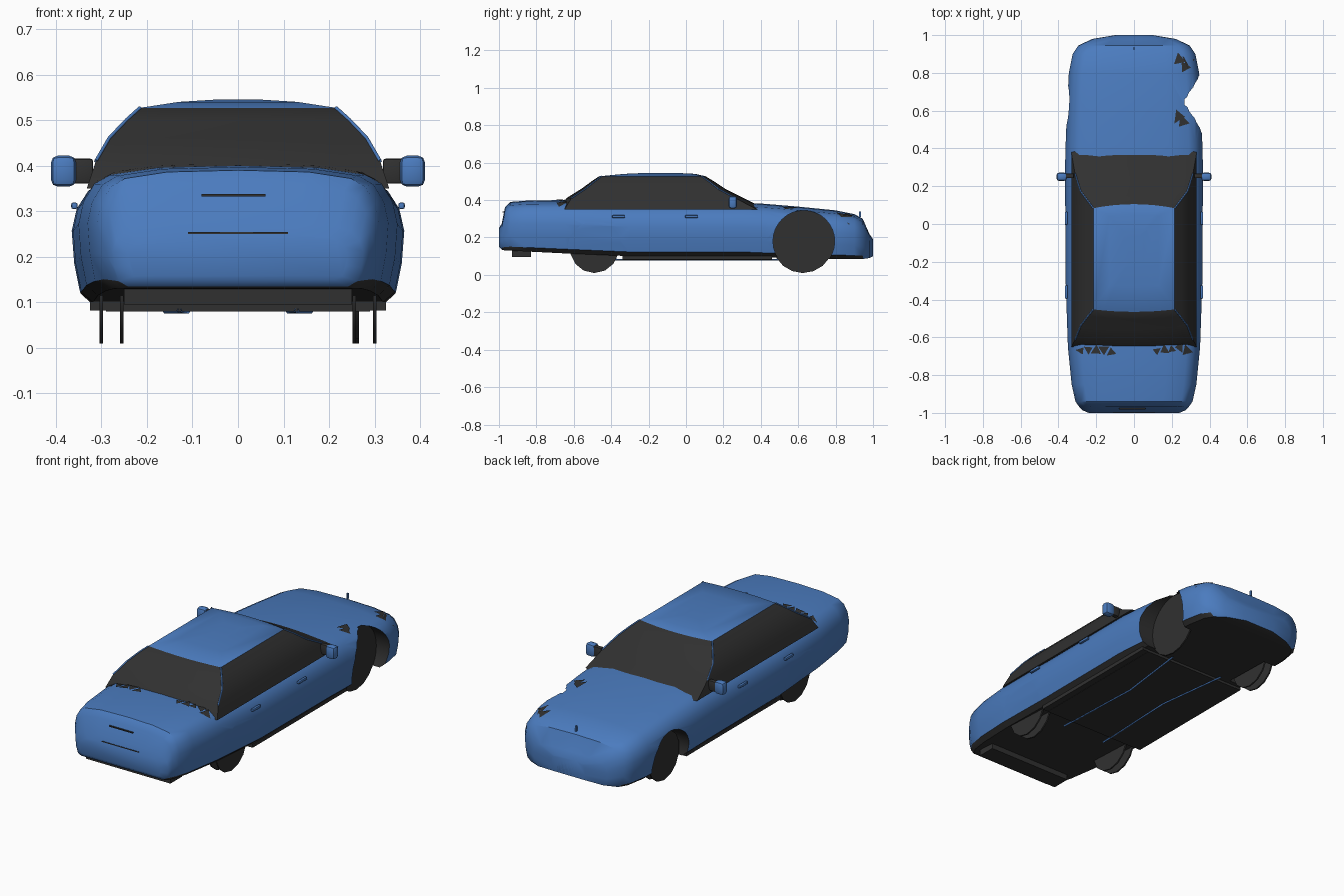
import bpy, bmesh, math, random
from mathutils import Vector
from mathutils.bvhtree import BVHTree

random.seed(4)
if "Cube" in bpy.data.objects:
    bpy.data.objects.remove(bpy.data.objects["Cube"])


def material(name, rgb):
    m = bpy.data.materials.new(name)
    m.use_nodes = True
    m.diffuse_color = (*rgb, 1)
    m.node_tree.nodes["Principled BSDF"].inputs["Base Color"].default_value = (*rgb, 1)
    return m


BLUE = material("body blue", (0.07, 0.2, 0.52))
DARK = material("dark grey", (0.03, 0.03, 0.03))


def finish(name, bm, mats, smooth=True):
    bmesh.ops.recalc_face_normals(bm, faces=bm.faces)
    mesh = bpy.data.meshes.new(name)
    bm.to_mesh(mesh)
    bm.free()
    ob = bpy.data.objects.new(name, mesh)
    bpy.context.collection.objects.link(ob)
    for m in mats:
        mesh.materials.append(m)
    if smooth:
        smooth_object(ob)
    return ob


def smooth_object(ob, angle=35):
    bpy.ops.object.select_all(action="DESELECT")
    ob.select_set(True)
    bpy.context.view_layer.objects.active = ob
    bpy.ops.object.shade_smooth_by_angle(angle=math.radians(angle))


def loft(bm, rings):
    """Skin closed rings of equal length and cap both ends."""
    rows = [[bm.verts.new(p) for p in ring] for ring in rings]
    n = len(rows[0])
    for a, b in zip(rows, rows[1:]):
        for i in range(n):
            j = (i + 1) % n
            bm.faces.new((a[i], a[j], b[j], b[i]))
    bm.faces.new(rows[0])
    bm.faces.new(rows[-1])


def box(name, centre, size, mat, bevel=0.0):
    bm = bmesh.new()
    bmesh.ops.create_cube(bm, size=1)
    bmesh.ops.scale(bm, vec=size, verts=bm.verts)
    bmesh.ops.translate(bm, vec=centre, verts=bm.verts)
    if bevel:
        bmesh.ops.bevel(bm, geom=bm.edges[:], offset=bevel, segments=2, affect="EDGES", profile=0.5)
    return finish(name, bm, [mat])


def disc(name, x, y, z, r, depth, mat, sides=24):
    bm = bmesh.new()
    bmesh.ops.create_cone(bm, cap_ends=True, segments=sides, radius1=r, radius2=r, depth=depth)
    for v in bm.verts:
        v.co = Vector((v.co.z + x, v.co.x + y, v.co.y + z))
    return finish(name, bm, [mat])


def tube(name, points, radius, mat):
    cu = bpy.data.curves.new(name, "CURVE")
    cu.dimensions = "3D"
    cu.bevel_depth = radius
    cu.bevel_resolution = 1
    sp = cu.splines.new("POLY")
    sp.points.add(len(points) - 1)
    for p, co in zip(sp.points, points):
        p.co = (*co, 1)
    cu.materials.append(mat)
    ob = bpy.data.objects.new(name, cu)
    bpy.context.collection.objects.link(ob)


# Lower body: one cross-section scaled at stations (y, half width, top, bottom)
SECTION = [(0, 1), (.5, .985), (.8, .93), (.9, .86), (.97, .72), (1, .55),
           (.985, .3), (.95, .08), (.88, 0)]
STATIONS = [(-1, .24, .25, .15), (-.985, .275, .275, .135), (-.968, .29, .36, .13),
            (-.94, .31, .39, .13), (-.85, .33, .397, .125), (-.65, .35, .40, .115),
            (-.3, .362, .385, .1), (.3, .365, .385, .1), (.42, .362, .38, .095),
            (.6, .355, .365, .09), (.8, .345, .345, .085), (.9, .325, .325, .085),
            (.945, .295, .30, .085), (.98, .22, .22, .09), (1, .1, .19, .1)]
bm = bmesh.new()
rings = []
for y, w, top, bot in STATIONS:
    half = [(w * u, y, bot + (top - bot) * v) for u, v in SECTION]
    rings.append(half + [(-x, yy, z) for x, yy, z in reversed(half[1:])])
loft(bm, rings)
body = finish("body_shell", bm, [BLUE, DARK], smooth=False)

# Wheel arches, with the open fender at the left of the hood end
ARCHES = [(1, -.49, .14, .145, .235), (-1, -.49, .14, .145, .235),
          (-1, .62, .14, .145, .235), (1, .63, .18, .165, .265)]
for side, y, z, r, inner in ARCHES:
    cutter = disc("arch_cutter", side * (inner + .15), y, z, r, .3, DARK, 32)
    cutter.hide_render = True
    mod = body.modifiers.new("arch", "BOOLEAN")
    mod.operation = "DIFFERENCE"
    mod.solver = "EXACT"
    mod.object = cutter
    bpy.context.view_layer.objects.active = body
    bpy.ops.object.modifier_apply(modifier=mod.name)
    bpy.data.objects.remove(cutter)


def is_dark(c, n):
    if n.z < -.6 and c.z < .14:
        return True
    for side, y, z, r, inner in ARCHES:
        to_axis = Vector((0, y - c.y, z - c.z))
        if c.x * side > .2 and to_axis.length < r + .004:
            facing = n.dot(to_axis) > .5 * to_axis.length
            if facing or (abs(c.x) < inner + .01 and abs(n.x) > .9):
                return True
    return False


for p in body.data.polygons:
    p.material_index = int(is_dark(p.center, p.normal))
smooth_object(body)

# Cabin: glass rings (z, front y, back y, half width), closed by the roof
CABIN = [(.35, .43, -.68, .332), (.41, .31, -.64, .312), (.46, .21, -.56, .283),
         (.50, .15, -.505, .245), (.527, .105, -.465, .215), (.54, .05, -.33, .13),
         (.545, -.05, -.22, .05)]
N = 8
rings = []
for z, yf, yb, w in CABIN:
    xs = [w * (2 * i / N - 1) for i in range(N + 1)]
    front = [(x, yf - .05 * (x / .33) ** 2, z) for x in xs]
    back = [(x, yb + .03 * (x / .33) ** 2, z) for x in reversed(xs)]
    rings.append(front + back)
bm = bmesh.new()
loft(bm, rings)
cabin = finish("cabin", bm, [DARK, BLUE], smooth=False)
for p in cabin.data.polygons:
    p.material_index = int(p.center.z > .527)
smooth_object(cabin, 30)

# Slim pillar trims along the cabin corners
for label, i in (("front_pillar_right", 0), ("front_pillar_left", N),
                 ("back_pillar_left", N + 1), ("back_pillar_right", 2 * N + 1)):
    tube(label, [r[i] for r in rings[1:5]], .004, BLUE)

# Wheels: thin twin discs, with a single large one in the open fender
for label, side, y in (("rear_left", 1, -.49), ("rear_right", -1, -.49), ("front_right", -1, .62)):
    disc("wheel_outer_" + label, side * .30, y, .14, .13, .008, DARK, 14)
    disc("wheel_inner_" + label, side * .255, y, .14, .13, .008, DARK, 14)
disc("wheel_front_left", .262, .625, .175, .165, .008, DARK, 18)

# Mirrors, handles
for label, s in (("left", 1), ("right", -1)):
    box("mirror_shell_" + label, (s * .383, .25, .388), (.055, .045, .068), BLUE, .015)
    box("mirror_base_" + label, (s * .343, .255, .388), (.05, .025, .055), DARK, .006)
    for place, y in (("front", .03), ("rear", -.36)):
        box(f"door_handle_{place}_{label}", (s * .359, y, .312), (.014, .07, .014), BLUE, .004)
    # Dark sills and lengthwise underbody rails
    box("sill_" + label, (s * .30, .06, .092), (.05, .8, .02), DARK)
    tube("underbody_rail_" + label, [(s * .13, -.4, .082), (s * .11, .1, .08), (s * .16, .5, .08)], .005, BLUE)

box("floor_pan", (0, .06, .093), (.58, .8, .025), DARK)
box("tail_valance", (0, -.88, .12), (.5, .1, .05), DARK)
box("front_plate_holder", (0, .99, .14), (.14, .02, .07), BLUE, .004)
box("hood_ornament", (0, .93, .325), (.008, .01, .03), BLUE)
box("trunk_handle_slot", (-.01, -.977, .335), (.14, .008, .005), DARK)
box("bumper_seam", (0, -.996, .252), (.22, .008, .004), DARK)

# Small dark ragged patches projected onto the body
tree = BVHTree.FromObject(body, bpy.context.evaluated_depsgraph_get())


def patch(bm, x, y, size):
    turn = random.random() * math.tau
    pts = []
    for k in range(3):
        a = turn + k * math.tau / 3
        d = size * random.uniform(.7, 1.2)
        hit = tree.ray_cast(Vector((x + d * math.cos(a), y + d * math.sin(a), 1)), Vector((0, 0, -1)))[0]
        if hit is None or hit.z < .25:
            return
        pts.append(hit + Vector((0, 0, .005)))
    bm.faces.new([bm.verts.new(p) for p in pts])


bm = bmesh.new()
for s in (1, -1):
    for i in range(5):
        patch(bm, s * (.12 + .04 * i), -.66 + random.uniform(-.02, .01), .03)
for x, y in ((.24, .87), (.27, .83), (.26, .54), (.24, .57), (.29, .86)):
    patch(bm, x, y, .04)
finish("dark_patches", bm, [DARK], smooth=False)
